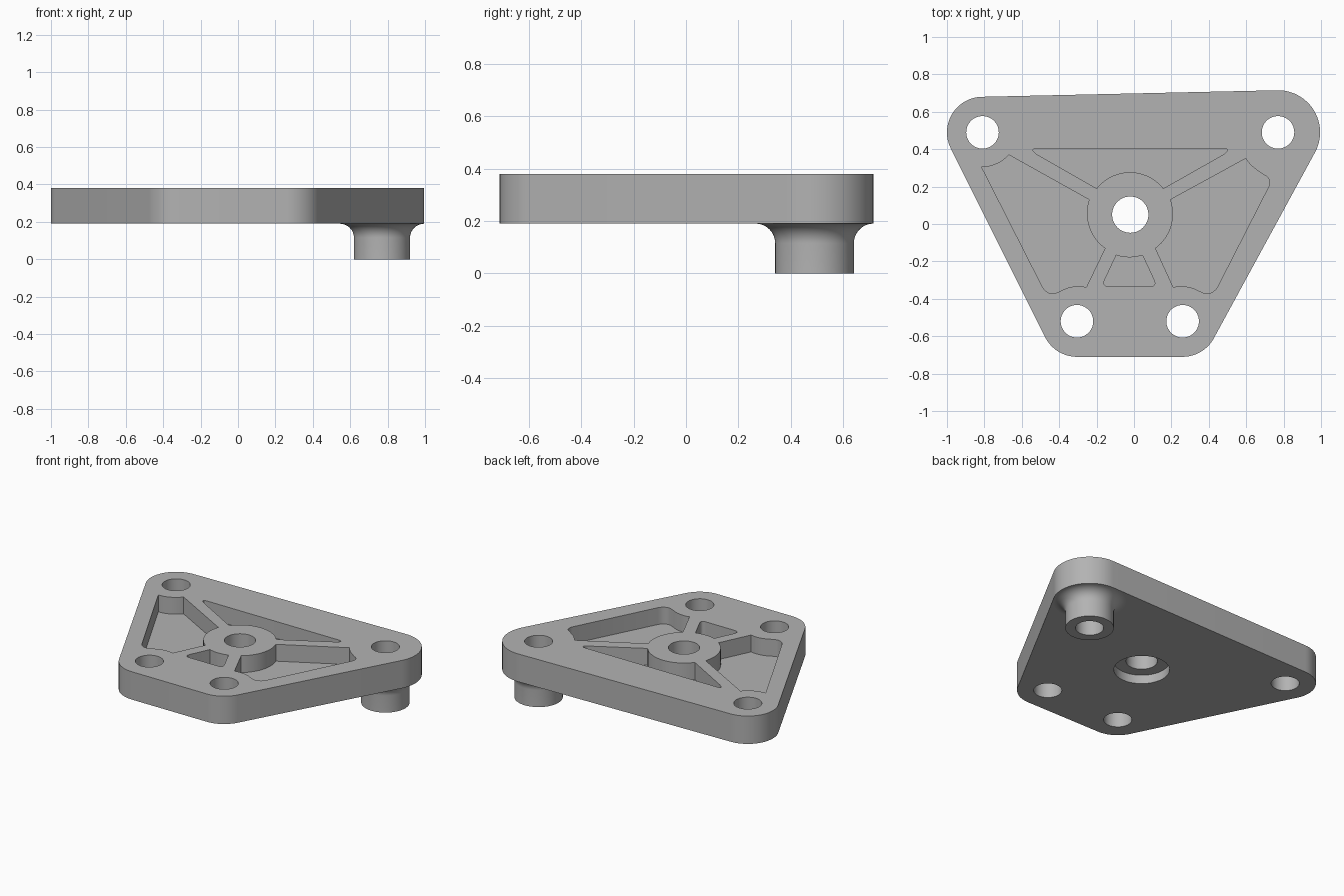
import bpy, bmesh, math
from mathutils import Vector

cube = bpy.data.objects.get("Cube")
if cube:
    bpy.data.objects.remove(cube, do_unlink=True)

BOTTOM, TOP, FLOOR = 0.19, 0.38, 0.265
HUB, HUB_R = (-0.02, 0.05), 0.225
BL, BR, FL, FR = (-0.81, 0.49), (0.77, 0.49), (-0.305, -0.52), (0.26, -0.52)
HOLE_R = 0.087

grey = bpy.data.materials.new("machined grey")
grey.use_nodes = True
colour = (0.45, 0.45, 0.45, 1)
grey.diffuse_color = colour
grey.node_tree.nodes["Principled BSDF"].inputs["Base Color"].default_value = colour


def finish(name, bm):
    bmesh.ops.recalc_face_normals(bm, faces=bm.faces)
    mesh = bpy.data.meshes.new(name)
    bm.to_mesh(mesh)
    bm.free()
    mesh.materials.append(grey)
    obj = bpy.data.objects.new(name, mesh)
    bpy.context.collection.objects.link(obj)
    return obj


def prism(name, outline, z0, z1):
    bm = bmesh.new()
    face = bm.faces.new([bm.verts.new((x, y, z0)) for x, y in outline])
    top = bmesh.ops.extrude_face_region(bm, geom=[face])["geom"]
    verts = [v for v in top if isinstance(v, bmesh.types.BMVert)]
    bmesh.ops.translate(bm, verts=verts, vec=(0, 0, z1 - z0))
    return finish(name, bm)


def circle(c, r, n=64):
    return [(c[0] + r * math.cos(math.tau * i / n),
             c[1] + r * math.sin(math.tau * i / n)) for i in range(n)]


def arc(c, p, q, n=14):
    """Shorter arc about c from p to q."""
    a, b = Vector(p) - Vector(c), Vector(q) - Vector(c)
    start = math.atan2(a.y, a.x)
    sweep = (math.atan2(b.y, b.x) - start + math.pi) % math.tau - math.pi
    pts = []
    for i in range(n + 1):
        t = i / n
        r = a.length * (1 - t) + b.length * t
        pts.append((c[0] + r * math.cos(start + t * sweep),
                    c[1] + r * math.sin(start + t * sweep)))
    return pts


def bend(p, corner, q, n=6):
    """Rounded corner from p to q."""
    p, c, q = Vector(p), Vector(corner), Vector(q)
    return [tuple(p * (1 - t) ** 2 + c * 2 * t * (1 - t) + q * t * t)
            for t in (i / n for i in range(n + 1))]


def belt(discs, n=24):
    """Outline wrapped around discs listed counterclockwise."""
    normals = []
    for i, (c, r) in enumerate(discs):
        c2, r2 = discs[(i + 1) % len(discs)]
        d = Vector(c2) - Vector(c)
        normals.append(math.atan2(d.y, d.x) - math.acos((r - r2) / d.length))
    pts = []
    for i, (c, r) in enumerate(discs):
        a = normals[i - 1]
        sweep = (normals[i] - a) % math.tau
        pts += [(c[0] + r * math.cos(a + sweep * k / n),
                 c[1] + r * math.sin(a + sweep * k / n)) for k in range(n + 1)]
    return pts


def cut(target, outline, z0, z1):
    cutter = prism("cutter", outline, z0, z1)
    cutter.hide_render = True
    mod = target.modifiers.new("cut", "BOOLEAN")
    mod.operation, mod.solver, mod.object = "DIFFERENCE", "EXACT", cutter
    bpy.context.view_layer.objects.active = target
    bpy.ops.object.modifier_apply(modifier=mod.name)
    bpy.data.objects.remove(cutter, do_unlink=True)


def smooth(obj):
    bpy.ops.object.select_all(action="DESELECT")
    obj.select_set(True)
    bpy.context.view_layer.objects.active = obj
    bpy.ops.object.shade_smooth_by_angle(angle=math.radians(30))


# Plate body
plate = prism("plate", belt([(FL, 0.19), (FR, 0.19), (BR, 0.225), (BL, 0.19)]), BOTTOM, TOP)

# Pockets between the ribs
back = (arc(HUB, (-0.2, 0.19), (0.157, 0.19))
        + bend((0.475, 0.37), (0.53, 0.405), (0.47, 0.405))
        + bend((-0.51, 0.405), (-0.57, 0.405), (-0.515, 0.37)))
front = (arc(HUB, (-0.095, -0.167), (0.045, -0.167))
         + bend((0.105, -0.295), (0.125, -0.335), (0.085, -0.335))
         + bend((-0.13, -0.335), (-0.175, -0.335), (-0.155, -0.295)))
left = (arc(HUB, (-0.24, 0.13), (-0.155, -0.13))
        + arc(FL, (-0.255, -0.338), (-0.39, -0.357))
        + bend((-0.42, -0.37), (-0.465, -0.38), (-0.49, -0.335))
        + arc(BL, (-0.815, 0.305), (-0.67, 0.37)))
right = (arc(HUB, (0.195, 0.13), (0.115, -0.13))
         + arc(FR, (0.21, -0.338), (0.345, -0.357))
         + bend((0.375, -0.37), (0.42, -0.38), (0.447, -0.335))
         + bend((0.72, 0.2), (0.74, 0.245), (0.69, 0.265))
         + arc(BR, (0.67, 0.28), (0.597, 0.35)))
for pocket in (back, front, left, right):
    cut(plate, pocket, FLOOR, TOP + 0.1)

# Bolt holes, hub bore and underside counterbore
for c in (BL, BR, FL, FR):
    cut(plate, circle(c, HOLE_R), BOTTOM - 0.1, TOP + 0.1)
cut(plate, circle(HUB, 0.097), BOTTOM - 0.1, TOP + 0.1)
cut(plate, circle(HUB, 0.172), BOTTOM - 0.1, BOTTOM + 0.06)
smooth(plate)

# Hollow standoff with a flared root
flare = [(0.225 - 0.075 * math.cos(a), 0.115 + 0.075 * math.sin(a))
         for a in (math.pi / 2 * i / 12 for i in range(13))]
profile = [(HOLE_R, BOTTOM), (HOLE_R, 0), (0.15, 0)] + flare
bm = bmesh.new()
verts = [bm.verts.new((BR[0] + r, BR[1], z)) for r, z in profile]
edges = [bm.edges.new(pair) for pair in zip(verts, verts[1:])]
bmesh.ops.spin(bm, geom=verts + edges, cent=(*BR, 0), axis=(0, 0, 1),
               angle=math.tau, steps=64, use_duplicate=False)
bmesh.ops.remove_doubles(bm, verts=bm.verts, dist=0.0001)
standoff = finish("standoff", bm)
smooth(standoff)
